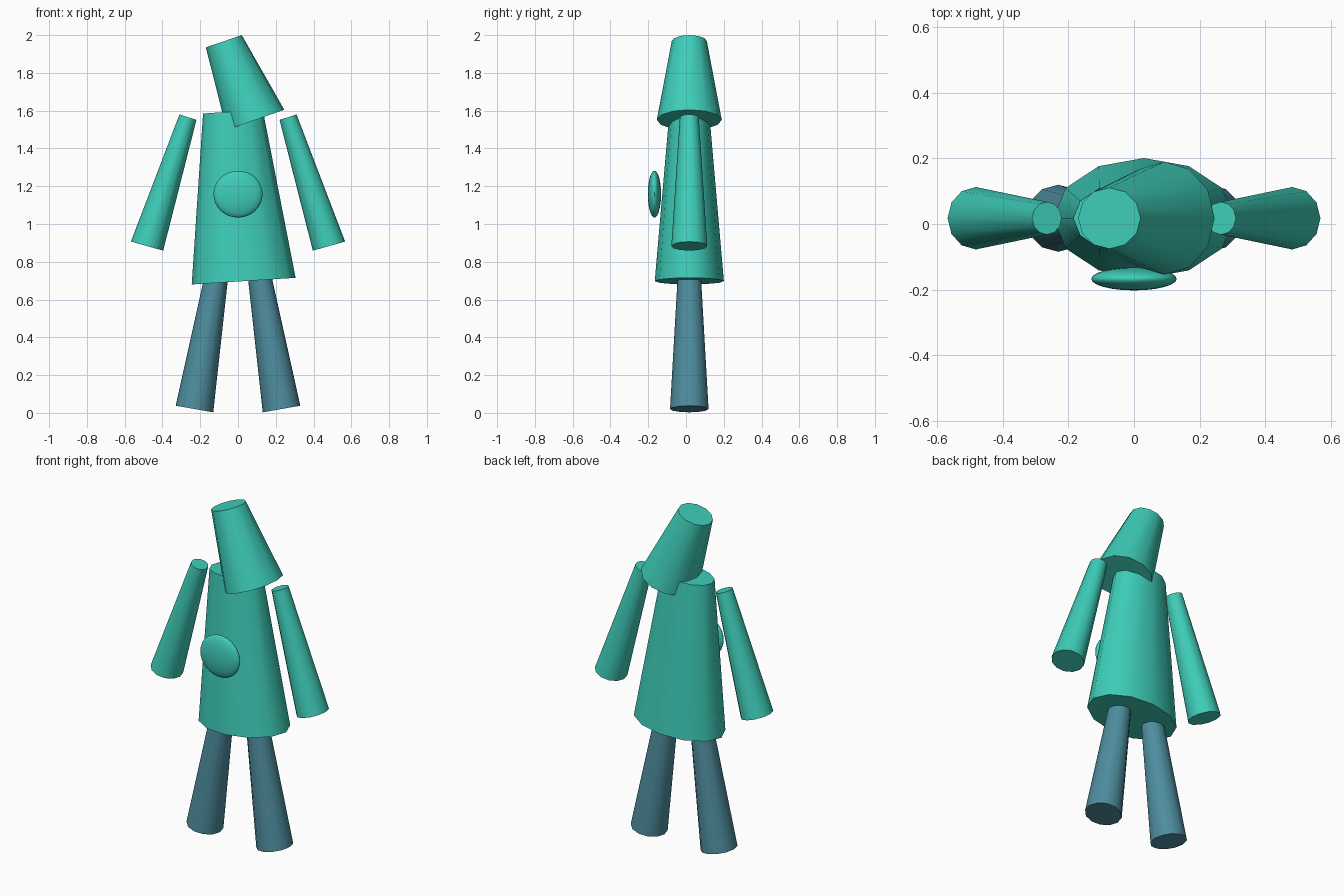
import bpy, bmesh, math

if "Cube" in bpy.data.objects:
    bpy.data.objects.remove(bpy.data.objects["Cube"])

SIDES = 12
MID_Y = 0.0175  # depth of the figure's centre plane


def material(name, rgb):
    m = bpy.data.materials.new(name)
    m.diffuse_color = (*rgb, 1)
    m.use_nodes = True
    m.node_tree.nodes["Principled BSDF"].inputs["Base Color"].default_value = m.diffuse_color
    return m


teal = material("teal", (0.048, 0.61, 0.479))
slate = material("slate_blue", (0.076, 0.266, 0.342))


def finish(bm, name, mat):
    bmesh.ops.recalc_face_normals(bm, faces=bm.faces)
    me = bpy.data.meshes.new(name)
    bm.to_mesh(me)
    bm.free()
    me.materials.append(mat)
    ob = bpy.data.objects.new(name, me)
    bpy.context.collection.objects.link(ob)
    bpy.ops.object.select_all(action='DESELECT')
    ob.select_set(True)
    bpy.context.view_layer.objects.active = ob
    bpy.ops.object.shade_smooth_by_angle(angle=math.radians(50))
    return ob


def tapered(name, mat, bottom, top, mirror=1):
    """Closed tapered tube; each end is (left x, left z, right x, right z, depth radius)."""
    bm = bmesh.new()
    rings = []
    for x0, z0, x1, z1, ry in (bottom, top):
        cx, cz, hx, hz = (x0 + x1) / 2, (z0 + z1) / 2, (x1 - x0) / 2, (z1 - z0) / 2
        ring = []
        for i in range(SIDES):
            a = 2 * math.pi * i / SIDES
            c, s = math.cos(a), math.sin(a)
            ring.append(bm.verts.new((mirror * (cx + hx * c), MID_Y + ry * s, cz + hz * c)))
        rings.append(ring)
        bm.faces.new(ring)
    for i in range(SIDES):
        j = (i + 1) % SIDES
        bm.faces.new((rings[0][i], rings[0][j], rings[1][j], rings[1][i]))
    return finish(bm, name, mat)


# Leaning body and tilted head
tapered("body", teal, (-0.245, 0.68, 0.305, 0.715, 0.183), (-0.185, 1.585, 0.131, 1.606, 0.105))
tapered("head", teal, (-0.06, 1.497, 0.245, 1.605, 0.172), (-0.17, 1.935, 0.02, 2.0, 0.093))

# Mirrored arms and legs
for side, m in (("left", 1), ("right", -1)):
    tapered("arm_" + side, teal, (-0.567, 0.907, -0.396, 0.859, 0.095),
            (-0.31, 1.58, -0.22, 1.551, 0.05), m)
    tapered("leg_" + side, slate, (-0.33, 0.038, -0.131, 0.003, 0.102),
            (-0.154, 0.83, -0.042, 0.81, 0.056), m)

# Flattened round button on the chest
bm = bmesh.new()
bmesh.ops.create_uvsphere(bm, u_segments=24, v_segments=16, radius=1)
for v in bm.verts:
    v.co = (v.co.x * 0.13, v.co.y * 0.035 - 0.167, v.co.z * 0.124 + 1.158)
finish(bm, "button", teal)
